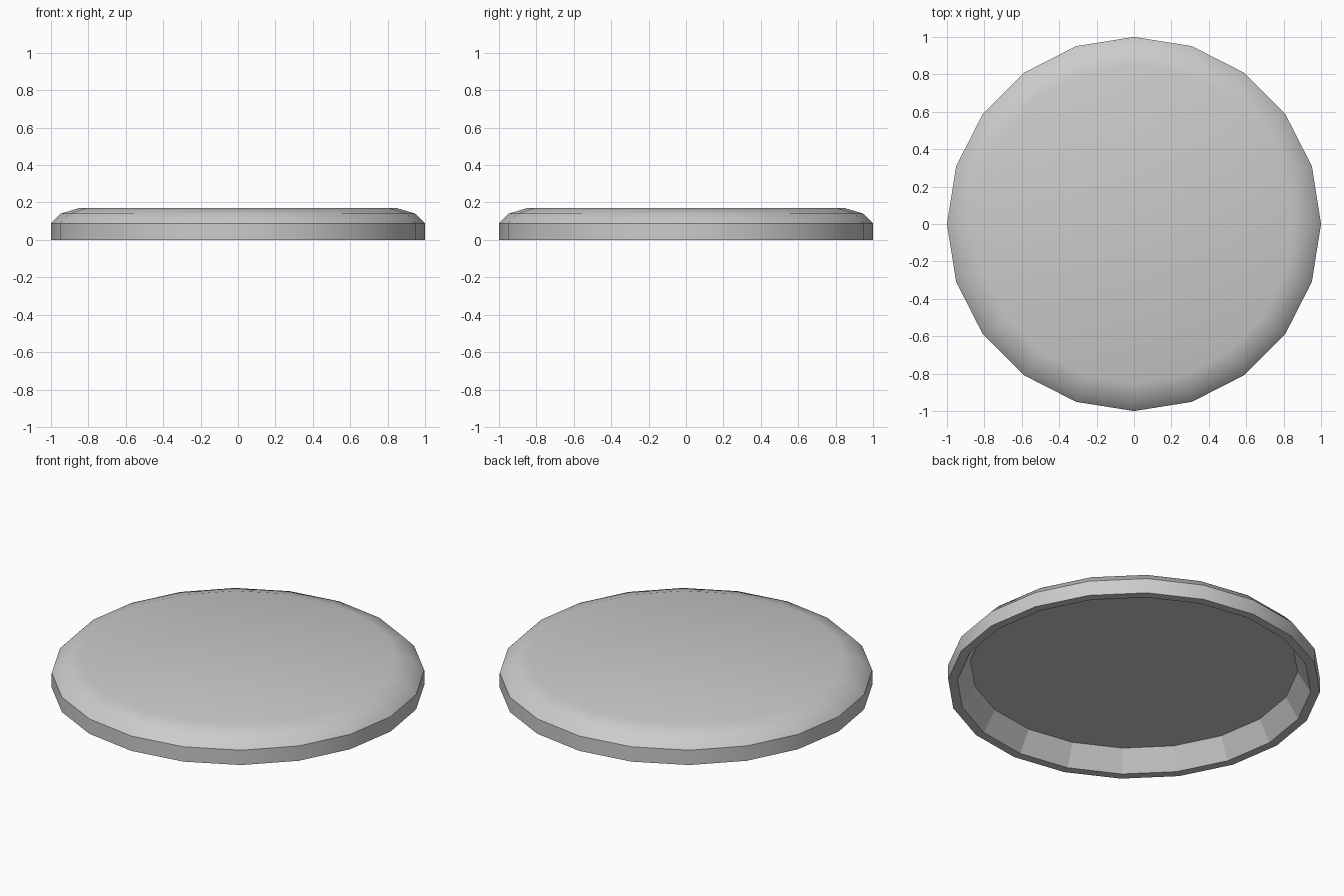
import bpy, bmesh, math

if "Cube" in bpy.data.objects:
    bpy.data.objects.remove(bpy.data.objects["Cube"])

SIDES = 20
# Half profile (radius, height): top cap edge, rounded shoulder, side, bottom lip, recess
PROFILE = [(0.85, 0.17), (0.95, 0.14), (1.0, 0.088), (1.0, 0.0),
           (0.95, 0.0), (0.88, 0.12)]
SHARP_RINGS = (2, 3, 4, 5)   # creased rings of the profile
FLAT_BAND = 4                # recess wall stays faceted

bm = bmesh.new()
rings = []
for r, z in PROFILE:
    rings.append([bm.verts.new((r * math.cos(2 * math.pi * i / SIDES),
                                r * math.sin(2 * math.pi * i / SIDES), z))
                  for i in range(SIDES)])

# Top cap and recessed underside
bm.faces.new(rings[0]).smooth = True
bm.faces.new(rings[-1][::-1]).smooth = False

# Bands between neighbouring rings
for b, (upper, lower) in enumerate(zip(rings, rings[1:])):
    for i in range(SIDES):
        j = (i + 1) % SIDES
        face = bm.faces.new((upper[i], lower[i], lower[j], upper[j]))
        face.smooth = b != FLAT_BAND

# Creases
for k in SHARP_RINGS:
    for i in range(SIDES):
        bm.edges.get((rings[k][i], rings[k][(i + 1) % SIDES])).smooth = False

bmesh.ops.recalc_face_normals(bm, faces=bm.faces)
mesh = bpy.data.meshes.new("round_lid")
bm.to_mesh(mesh)
bm.free()
bpy.context.collection.objects.link(bpy.data.objects.new("round_lid", mesh))
